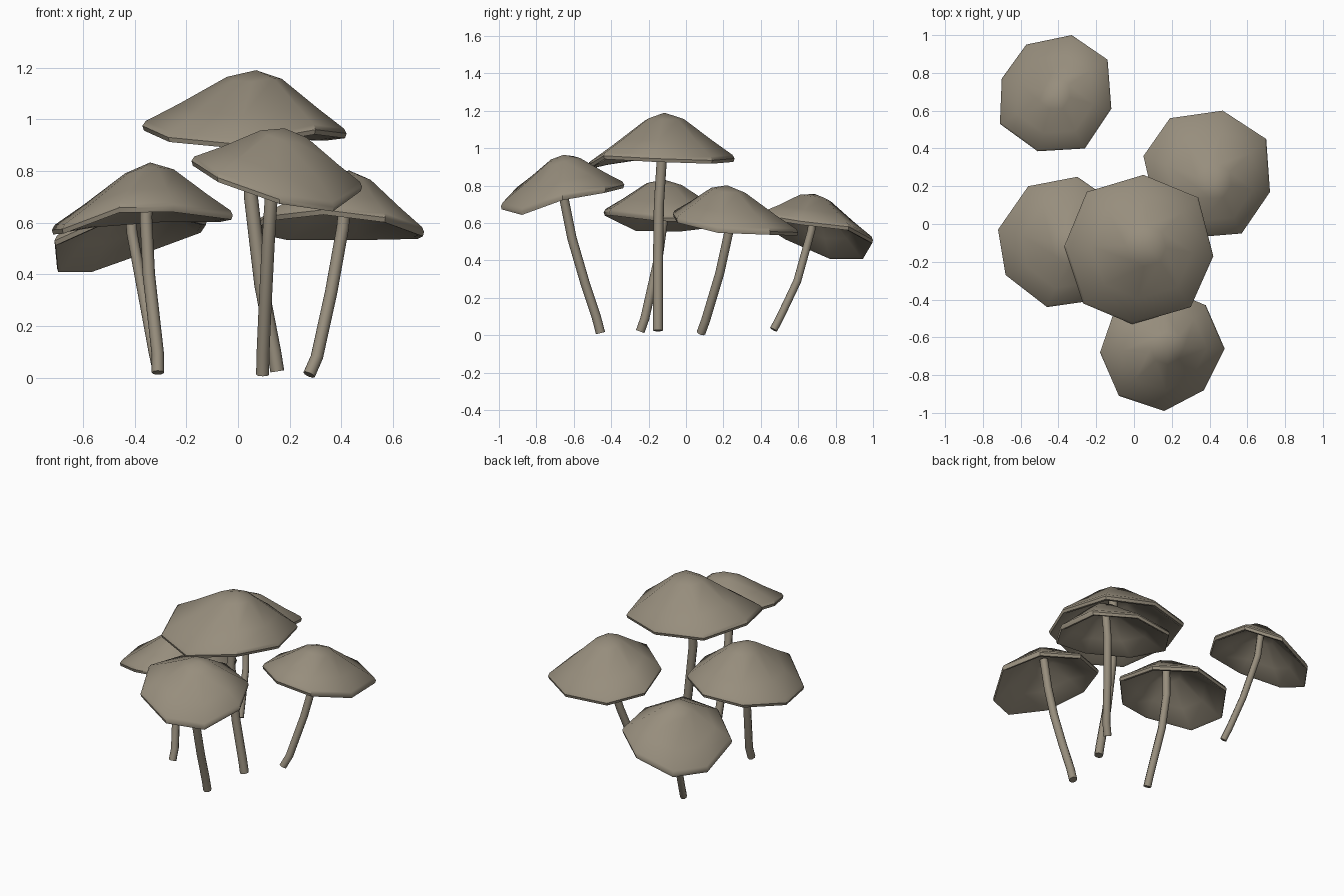
import bpy, bmesh, math
from mathutils import Vector

if "Cube" in bpy.data.objects:
    bpy.data.objects.remove(bpy.data.objects["Cube"])

taupe = bpy.data.materials.new("taupe")
taupe.diffuse_color = (0.31, 0.27, 0.205, 1)
taupe.use_nodes = True
taupe.node_tree.nodes["Principled BSDF"].inputs["Base Color"].default_value = taupe.diffuse_color

# Cap section: (fraction of rim radius, fraction of cap height, z offset)
CAP_SECTION = [(0.27, 0.86, 0), (0.68, 0.39, 0), (0.97, 0.03, 0.012), (1.0, 0.0, 0.0),
               (0.985, 0.0, -0.018), (0.93, 0.0, -0.014), (0.65, 0.30, -0.012), (0.25, 0.68, 0)]


def finish(name, bm, angle):
    bmesh.ops.recalc_face_normals(bm, faces=bm.faces)
    me = bpy.data.meshes.new(name)
    bm.to_mesh(me)
    bm.free()
    me.materials.append(taupe)
    for p in me.polygons:
        p.use_smooth = True
    me.set_sharp_from_angle(angle=math.radians(angle))
    ob = bpy.data.objects.new(name, me)
    bpy.context.collection.objects.link(ob)


def bridge(bm, a, b):
    n = len(a)
    for i in range(n):
        bm.faces.new((a[i], a[(i + 1) % n], b[(i + 1) % n], b[i]))


def cap(name, rim, apex):
    """Thin eight-sided umbrella following a wavy tilted rim."""
    bm = bmesh.new()
    rim = [Vector(p) for p in rim]
    apex = Vector(apex)
    c = sum(rim, Vector()) / len(rim)
    axis = apex - c
    rings = [[bm.verts.new(c + (p - c) * f + axis * h + Vector((0, 0, dz))) for p in rim]
             for f, h, dz in CAP_SECTION]
    for a, b in zip(rings, rings[1:]):
        bridge(bm, a, b)
    for ring, tip in ((rings[0], apex), (rings[-1], c + axis * 0.78)):
        t = bm.verts.new(tip)
        for i in range(len(ring)):
            bm.faces.new((ring[i], ring[(i + 1) % len(ring)], t))
    finish(name, bm, 40)


def stem(name, path, r, sides=8):
    """Bent tube along a path, with closed ends."""
    bm = bmesh.new()
    path = [Vector(p) for p in path]
    rings = []
    for i, p in enumerate(path):
        d = path[min(i + 1, len(path) - 1)] - path[max(i - 1, 0)]
        q = Vector((0, 0, 1)).rotation_difference(d)
        rings.append([bm.verts.new(p + q @ Vector((r * math.cos(k * math.tau / sides),
                                                   r * math.sin(k * math.tau / sides), 0)))
                      for k in range(sides)])
    for a, b in zip(rings, rings[1:]):
        bridge(bm, a, b)
    bm.faces.new(rings[0])
    bm.faces.new(rings[-1])
    finish(name, bm, 50)


# Tall centre mushroom
cap("centre_cap", [(-.37, -.12, .975), (-.25, .17, .95), (.05, .26, .945), (.34, .14, .935),
                   (.42, -.17, .945), (.30, -.44, .96), (-.01, -.53, .905), (-.27, -.42, .93)],
    (.07, -.115, 1.19))
stem("centre_stem", [(.152, -.15, .025), (.14, -.15, .1), (.09, -.15, .36),
                     (.05, -.145, .7), (.05, -.13, .93), (.06, -.125, 1.13)], .027)

# Left mushroom
cap("left_cap", [(-.72, -.03, .572), (-.56, .2, .60), (-.30, .25, .62), (-.07, .09, .62),
                 (-.02, -.16, .63), (-.25, -.41, .66), (-.46, -.44, .658), (-.68, -.27, .575)],
    (-.34, -.12, .833))
stem("left_stem", [(-.31, -.245, .02), (-.31, -.22, .09), (-.345, -.15, .4),
                   (-.356, -.12, .62), (-.35, -.115, .78)], .024)

# Right back mushroom
cap("right_cap", [(.05, .36, .58), (.19, .56, .55), (.47, .60, .55), (.70, .45, .555),
                  (.72, .17, .565), (.57, -.05, .62), (.33, -.07, .65), (.11, .1, .625)],
    (.43, .22, .802))
stem("right_stem", [(.275, .08, .012), (.305, .105, .08), (.36, .18, .33),
                    (.405, .235, .58), (.42, .235, .75)], .024)

# Front mushroom
cap("front_cap", [(-.18, -.68, .84), (-.08, -.91, .775), (.16, -.99, .69), (.37, -.88, .66),
                  (.48, -.66, .74), (.38, -.43, .78), (.14, -.33, .805), (-.1, -.45, .84)],
    (.18, -.655, .965))
stem("front_stem", [(.095, -.457, .012), (.097, -.48, .1), (.105, -.54, .28),
                    (.117, -.61, .52), (.13, -.65, .72), (.16, -.655, .91)], .025)

# Back left mushroom
cap("back_cap", [(-.70, .77, .425), (-.57, .95, .425), (-.33, 1.0, .51), (-.14, .87, .58),
                 (-.12, .61, .61), (-.26, .40, .645), (-.51, .385, .62), (-.71, .53, .53)],
    (-.42, .69, .755))
stem("back_stem", [(-.31, .468, .03), (-.325, .505, .1), (-.36, .595, .29),
                   (-.41, .67, .56), (-.42, .685, .70)], .021)
